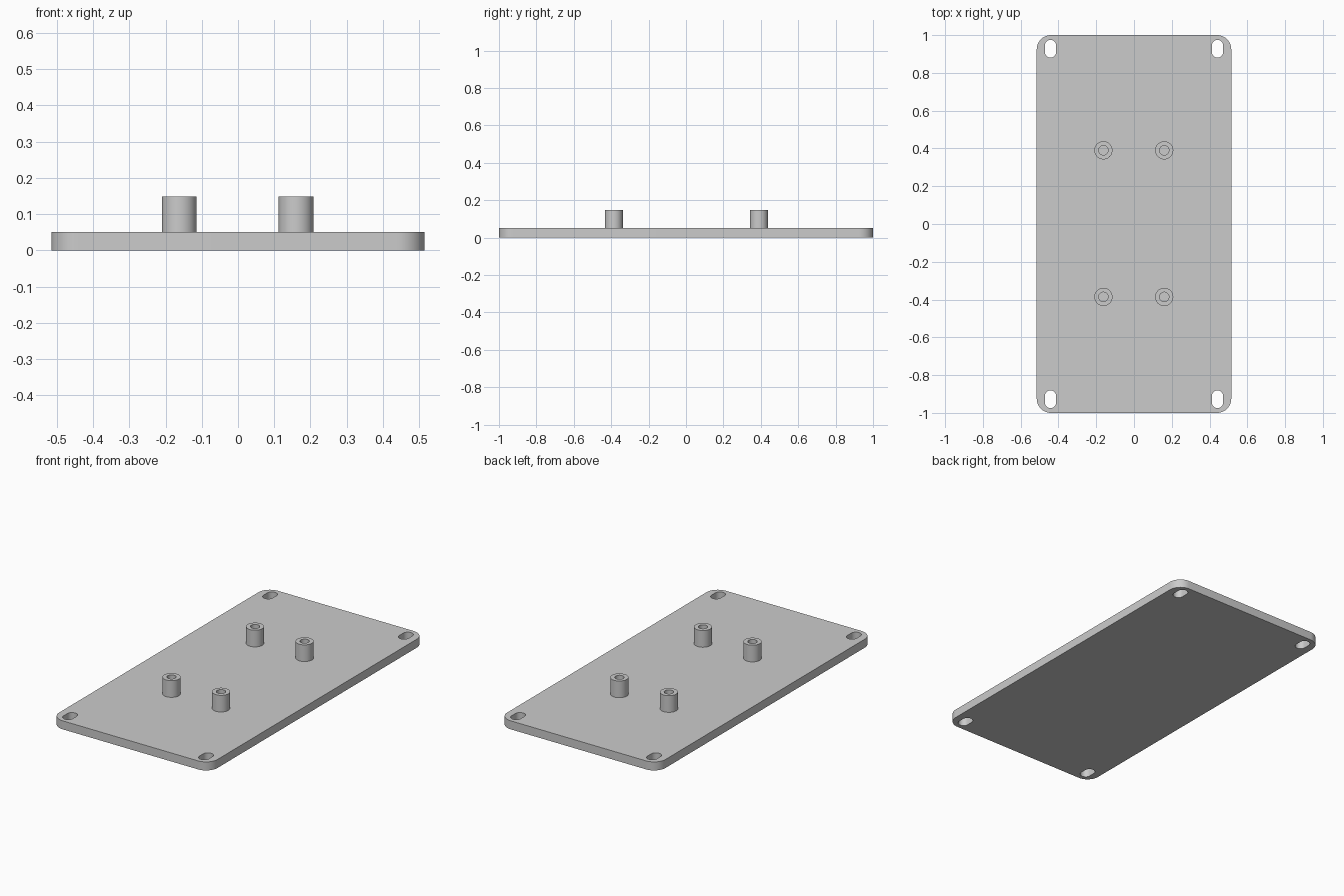
import bpy, bmesh
from math import cos, sin, pi, radians

cube = bpy.data.objects.get("Cube")
if cube:
    bpy.data.objects.remove(cube, do_unlink=True)

grey = bpy.data.materials.new("plain_grey")
grey.use_nodes = True
colour = (0.6, 0.6, 0.6, 1)
grey.diffuse_color = colour
grey.node_tree.nodes["Principled BSDF"].inputs["Base Color"].default_value = colour

THICK, TOP = 0.05, 0.148


def rounded_outline(cx, cy, hx, hy, r, steps=12):
    """Rounded rectangle; a slot when hx = r, a circle when hx = hy = r."""
    pts = []
    for q, (sx, sy) in enumerate([(1, 1), (-1, 1), (-1, -1), (1, -1)]):
        for i in range(steps + 1):
            a = (q + i / steps) * pi / 2
            p = (cx + sx * (hx - r) + r * cos(a), cy + sy * (hy - r) + r * sin(a))
            if not pts or min(abs(p[0] - o[0]) + abs(p[1] - o[1]) for o in pts) > 1e-5:
                pts.append(p)
    return pts


def extruded(name, loops, z0, z1, open_bottom=False):
    """Fill the first outline, with the others as holes, and extrude it."""
    curve = bpy.data.curves.new(name + "_profile", "CURVE")
    curve.dimensions = "2D"
    curve.fill_mode = "BOTH"
    curve.extrude = (z1 - z0) / 2
    for loop in loops:
        spline = curve.splines.new("POLY")
        spline.points.add(len(loop) - 1)
        for point, (x, y) in zip(spline.points, loop):
            point.co = (x, y, 0, 1)
        spline.use_cyclic_u = True
    helper = bpy.data.objects.new(name + "_profile", curve)
    bpy.context.collection.objects.link(helper)
    mesh = bpy.data.meshes.new_from_object(
        helper.evaluated_get(bpy.context.evaluated_depsgraph_get()))
    bpy.data.objects.remove(helper, do_unlink=True)

    bm = bmesh.new()
    bm.from_mesh(mesh)
    bmesh.ops.translate(bm, verts=bm.verts, vec=(0, 0, (z0 + z1) / 2))
    bmesh.ops.remove_doubles(bm, verts=bm.verts, dist=1e-5)
    bmesh.ops.recalc_face_normals(bm, faces=bm.faces)
    if open_bottom:
        low = [f for f in bm.faces if f.normal.z < -0.9]
        bmesh.ops.delete(bm, geom=low, context="FACES")
    bm.to_mesh(mesh)
    bm.free()
    mesh.materials.clear()
    mesh.materials.append(grey)
    mesh.name = name
    obj = bpy.data.objects.new(name, mesh)
    bpy.context.collection.objects.link(obj)
    bpy.ops.object.select_all(action="DESELECT")
    obj.select_set(True)
    bpy.context.view_layer.objects.active = obj
    bpy.ops.object.shade_smooth_by_angle(angle=radians(30))
    return obj


# Base plate with a mounting slot in each corner
corners = [(sx, sy) for sx in (-1, 1) for sy in (-1, 1)]
slots = [rounded_outline(sx * 0.442, sy * 0.928, 0.03, 0.047, 0.03) for sx, sy in corners]
extruded("base_plate", [rounded_outline(0, 0, 0.515, 1, 0.075)] + slots, 0, THICK)

# Four hollow standoff posts
for sx, sy in corners:
    x, y = sx * 0.161 - 0.001, sy * 0.388 + 0.002
    rings = [rounded_outline(x, y, r, r, r) for r in (0.048, 0.025)]
    name = ("back" if sy > 0 else "front") + ("_left" if sx > 0 else "_right") + "_standoff"
    extruded(name, rings, THICK, TOP, open_bottom=True)
